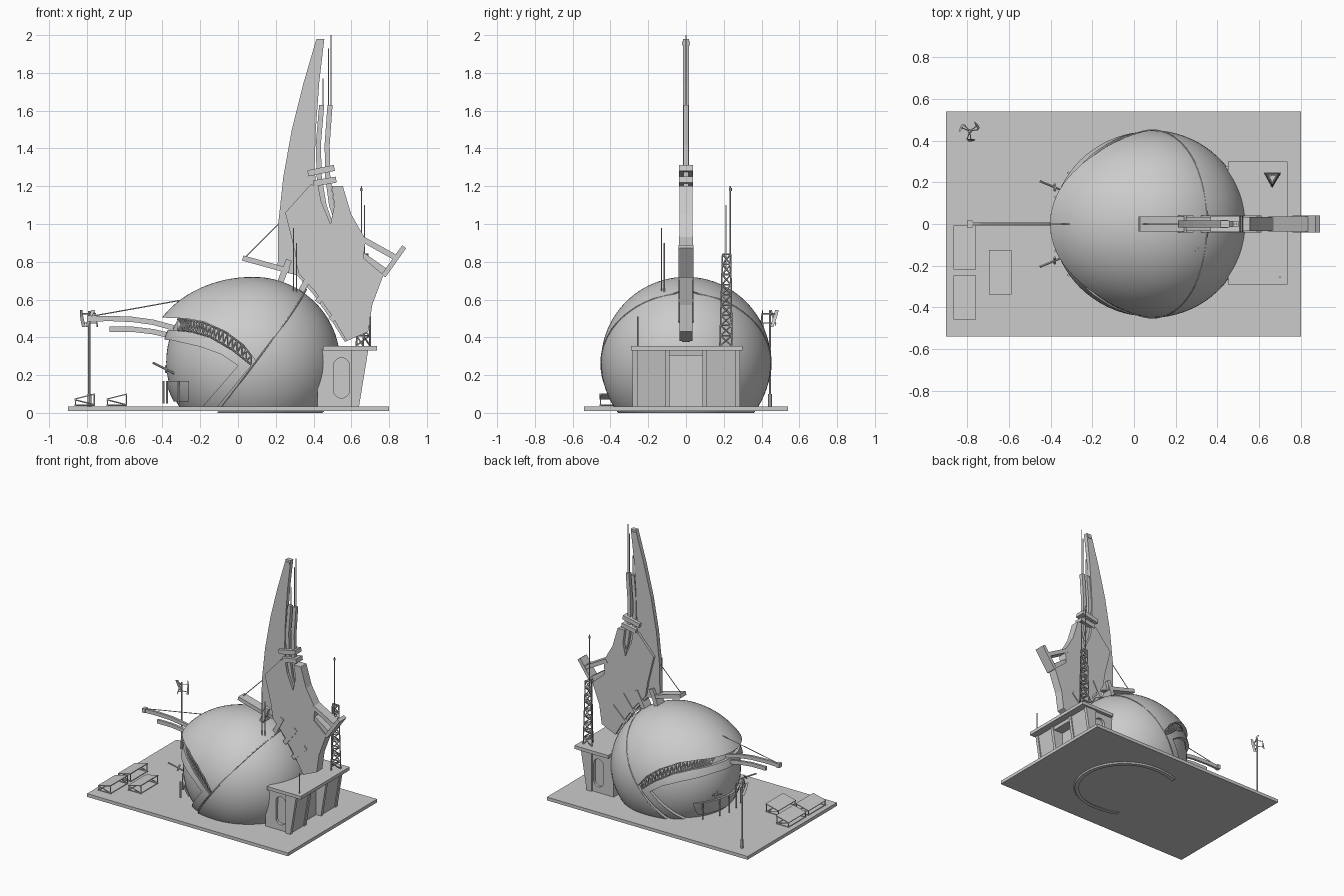
import bpy, bmesh, math
from mathutils import Vector, Matrix

if "Cube" in bpy.data.objects:
    bpy.data.objects.remove(bpy.data.objects["Cube"])

C = Vector((.08, 0, .27))      # dome centre
RX, RZ = .46, .45              # dome rear and height radii


def finish(name, bm, smooth=False):
    bmesh.ops.recalc_face_normals(bm, faces=bm.faces) if not smooth else None
    me = bpy.data.meshes.new(name)
    bm.to_mesh(me)
    bm.free()
    ob = bpy.data.objects.new(name, me)
    bpy.context.collection.objects.link(ob)
    return ob


def add_prism(bm, pts, y0, y1):
    a = [bm.verts.new((x, y0, z)) for x, z in pts]
    b = [bm.verts.new((x, y1, z)) for x, z in pts]
    bm.faces.new(a)
    bm.faces.new(b[::-1])
    for i in range(len(a)):
        j = (i + 1) % len(a)
        bm.faces.new((a[j], a[i], b[i], b[j]))


def prism(name, pts, y0, y1):
    bm = bmesh.new()
    add_prism(bm, pts, y0, y1)
    return finish(name, bm)


def box(name, x0, x1, y0, y1, z0, z1):
    return prism(name, [(x0, z0), (x1, z0), (x1, z1), (x0, z1)], y0, y1)


def rods(name, segs, r, n=6):
    bm = bmesh.new()
    for a, b in segs:
        a, b = Vector(a), Vector(b)
        d = b - a
        m = Matrix.Translation((a + b) / 2) @ d.to_track_quat('Z', 'Y').to_matrix().to_4x4()
        bmesh.ops.create_cone(bm, cap_ends=True, segments=n, radius1=r, radius2=r, depth=d.length, matrix=m)
    return finish(name, bm)


def chain(p):
    return list(zip(p[:-1], p[1:]))


def strip(name, path, w, y0, y1):
    """Flat bar of width w following an x/z path."""
    left, right = [], []
    for i, p in enumerate(path):
        a, b = Vector(path[max(i - 1, 0)]), Vector(path[min(i + 1, len(path) - 1)])
        n = (b - a).normalized()
        left.append((p[0] - n.y * w / 2, p[1] + n.x * w / 2))
        right.append((p[0] + n.y * w / 2, p[1] - n.x * w / 2))
    return prism(name, left + right[::-1], y0, y1)


def smooth(ob):
    bpy.ops.object.select_all(action='DESELECT')
    ob.select_set(True)
    bpy.context.view_layer.objects.active = ob
    bpy.ops.object.shade_smooth_by_angle(angle=math.radians(30))


def boolean(ob, cutter, op):
    m = ob.modifiers.new('cut', 'BOOLEAN')
    m.operation, m.object, m.solver = op, cutter, 'EXACT'
    me = bpy.data.meshes.new_from_object(ob.evaluated_get(bpy.context.evaluated_depsgraph_get()))
    ob.modifiers.clear()
    ob.data = me
    bpy.data.objects.remove(cutter)


def shell(name, rl, ry, profile, thick=.05):
    """Hollow egg, front radius rl, kept inside an extruded x/z profile."""
    bm = bmesh.new()
    for k in (1, 1 - thick):
        vs = bmesh.ops.create_uvsphere(bm, u_segments=72, v_segments=48, radius=1)['verts']
        for v in vs:
            v.co = C + k * Vector((v.co.x * (rl if v.co.x < 0 else RX), v.co.y * ry, v.co.z * RZ))
        if k < 1:
            bmesh.ops.reverse_faces(bm, faces=list({f for v in vs for f in v.link_faces}))
    ob = finish(name, bm, True)
    cut = prism(name + '_cutter', profile, -1, 1)
    boolean(ob, cut, 'INTERSECT')
    smooth(ob)
    return ob


def surf(x, z, rl, ry):
    u = (x - C.x) / (rl if x < C.x else RX)
    return ry * math.sqrt(max(0, 1 - u * u - ((z - C.z) / RZ) ** 2))


def lookup(pts, x):
    for (xa, za), (xb, zb) in chain(pts):
        if x <= xb:
            return za + (zb - za) * (x - xa) / (xb - xa)
    return pts[-1][1]


# Ground slab
box('base_slab', -.9, .8, -.54, .54, .01, .035)

# Dome: upper shell, jaw band, recessed inner egg, curved entrance wall
lip = [(-.7, .504), (-.388, .504), (-.28, .5), (-.18, .483), (-.06, .428), (.03, .36), (.095, .275)]
jaw = [(-.7, .445), (-.37, .44), (-.25, .428), (-.15, .4), (-.03, .33), (.07, .25)]
shell('dome_shell', .565, .45, lip + [(-.11, .0), (.9, 0), (.9, .9), (-.7, .9)])
shell('jaw_band', .488, .443, jaw + [(-.11, .03), (-.19, .03), (.0, .25), (-.09, .31), (-.2, .35), (-.36, .387), (-.7, .39)])
shell('inner_dome', .46, .418, [(-.7, .03), (.2, .03), (.3, .6), (-.7, .6)], .02)
shell('entrance_wall', .475, .432, [(-.7, .06), (-.26, .06), (-.26, .17), (-.7, .17)], .03)

# Seam across the shell and lattice in the mouth slot
for s in (-1, 1):
    tag = 'left' if s > 0 else 'right'
    pts = []
    for i in range(33):
        t = i / 32
        x, z = .362 - .45 * t, .624 + .03 * (1 - t) ** 8 - .594 * t
        pts.append((x, s * surf(x, z, .565, .45), z))
    rods('shell_seam_' + tag, chain(pts), .004)
    segs, prev = [], None
    for i in range(25):
        x = .07 - .39 * math.sin(i / 24 * math.pi / 2)
        za, zb = lookup(lip, x) - .006, lookup(jaw, x) + .006
        a, b = ((x, s * surf(x, z, .47, .436), z) for z in (za, zb))
        segs.append((a, b))
        if prev:
            segs += [(prev[0], a), (prev[1], b), (prev[0], b)]
        prev = (a, b)
    rods('mouth_lattice_' + tag, segs, .004)
    # Small angled lamps beside the entrance
    rods('entrance_lamp_' + tag, [((-.33, s * .155, .205), (-.45, s * .205, .265)),
                                  ((-.38, s * .16, .25), (-.38, s * .19, .215))], .006)
rods('entrance_posts', [((.08 - .478 * math.cos(a), .434 * math.sin(a), .05),
                         (.08 - .478 * math.cos(a), .434 * math.sin(a), .17))
                        for a in (-.6, -.3, -.1, .1, .3, .6)], .006)

# Nose booms with stay cable
strip('upper_boom', [(-.79, .497), (-.68, .5), (-.56, .495), (-.45, .48), (-.34, .45)], .028, -.009, .009)
strip('lower_boom', [(-.68, .443), (-.56, .443), (-.45, .43), (-.34, .405)], .028, -.009, .009)
box('boom_tip', -.8, -.775, -.016, .016, .483, .515)
rods('boom_cable', [((-.785, 0, .51), (-.31, 0, .595))], .003)

# Fin: tall blade, thick body and rear plate
prism('fin_blade', [(.21, .76), (.213, 1), (.24, 1.25), (.285, 1.5), (.345, 1.74), (.415, 1.98), (.457, 1.98),
                    (.43, 1.75), (.412, 1.5), (.405, 1.29), (.42, 1.15), (.4, .9), (.32, .74)], -.016, .016)
prism('fin_body', [(.25, 1.06), (.385, 1.21), (.425, 1.2), (.44, 1.12), (.49, 1.0), (.51, 1.1), (.497, 1.2),
                   (.555, 1.2), (.6, 1.05), (.675, .92), (.665, .82), (.77, .73), (.71, .57), (.69, .43),
                   (.575, .38), (.5, .51), (.41, .64), (.32, .74), (.3, .86)], -.034, .034)
box('blade_tip', .415, .45, -.02, .02, 1.945, 1.965)
strip('fin_inner_strip', [(.443, 1.63), (.425, 1.42), (.43, 1.25), (.455, 1.1), (.5, .97)], .027, -.014, .014)
strip('fin_outer_strip', [(.487, 1.63), (.472, 1.42), (.475, 1.25), (.495, 1.1), (.53, 1.0)], .027, -.014, .014)
for i, (a, b) in enumerate([((.37, 1.268), (.51, 1.297)), ((.4, 1.215), (.52, 1.235))]):
    strip(f'fin_clamp_{i}', [a, b], .032, -.038, .038)
strip('front_arm', [(.025, .82), (.27, .752)], .028, -.036, .036)
strip('fin_keel', [(.22, .765), (.32, .735), (.41, .63), (.5, .5), (.575, .38)], .02, -.02, .02)
strip('rear_arm', [(.65, .925), (.83, .825)], .03, -.036, .036)
strip('rear_cross_bar', [(.77, .725), (.88, .88)], .026, -.04, .04)
strip('rear_link', [(.62, .85), (.77, .745)], .05, -.025, .025)
for i, (a, b) in enumerate([((.225, .695), (.27, .81)), ((.335, .645), (.4, .765)),
                            ((.42, .585), (.515, .71)), ((.49, .49), (.6, .595))]):
    strip(f'fin_peg_{i}', [a, b], .032, -.04, .04)
rods('fin_aerials', [((.45, 0, 1.6), (.45, 0, 1.77)), ((.48, 0, 1.6), (.48, 0, 1.93)), ((.492, 0, 1.6), (.492, 0, 2))], .003)
rods('fin_cable', [((.04, 0, .825), (.215, 0, 1.0))], .003)
rods('dome_aerials', [((.295, -.13, .62), (.295, -.13, .98)), ((.31, -.115, .62), (.31, -.115, .9))], .003)

# Rear building with tapered walls, niches and flat roof
house = prism('rear_building', [(.42, .03), (.632, .03), (.682, .335), (.42, .335)], -.265, .275)
boolean(house, box('door_cutter', .6, .8, -.09, .09, .035, .305), 'DIFFERENCE')
arch = [(.548 + .042 * math.cos(a), (.25 if a < 3.1 else .12) + .042 * math.sin(a))
        for a in [math.pi * i / 8 for i in range(8)] + [math.pi * (1 + i / 8) for i in range(9)]]
for y in (-.265, .275):
    boolean(house, prism('window_cutter', arch, y - .02, y + .02), 'DIFFERENCE')
for y in (-.27, -.1, .1, .275):
    prism('wall_column', [(.6, .03), (.64, .03), (.69, .335), (.6, .335)], y - .012, y + .012)
box('building_roof', .45, .735, -.29, .3, .33, .355)

# Lattice mast on the roof
bays, base, top = 9, .355, .84
rings = []
for i in range(bays + 1):
    t = i / bays
    r = .042 - .014 * t
    rings.append([(.663 + r * math.cos(a), .222 + r * math.sin(a), base + (top - base) * t)
                  for a in (math.pi / 6, math.pi * 5 / 6, math.pi * 1.5)])
segs = []
for i in range(bays):
    for k in range(3):
        j = (k + 1) % 3
        segs += [(rings[i][k], rings[i + 1][k]), (rings[i + 1][k], rings[i + 1][j])]
        segs.append((rings[i][k], rings[i + 1][j]) if i % 2 else (rings[i][j], rings[i + 1][k]))
rods('lattice_mast', segs, .0045, 5)
rods('mast_aerials', [((.653, .235, .75), (.653, .235, 1.2)), ((.67, .212, .75), (.67, .212, 1.1)),
                      ((.7, -.255, .35), (.7, -.255, .51))], .0035)
rods('mast_beacon', [((.653, .235, 1.175), (.653, .235, 1.19))], .008)

# Wind turbine on a pole with three curved blades
wx, wy = -.787, .445
rods('turbine_pole', [((wx, wy, .03), (wx, wy, .54))], .006, 8)
rods('turbine_foot', [((wx, wy, .03), (wx, wy, .1))], .011, 8)
spokes, bm = [], bmesh.new()
for k in range(3):
    rows = []
    for i in range(6):
        a = k * math.tau / 3 + i * .16
        rows.append([bm.verts.new((wx + r * math.cos(a + h), wy + r * math.sin(a + h), .5 + (i - 2.5) * .018))
                     for r, h in ((.038, 0), (.05, .35))])
    for p, q in chain(rows):
        bm.faces.new((p[0], p[1], q[1], q[0]))
    for z, a in ((.475, .2), (.525, .65)):
        a += k * math.tau / 3
        spokes.append(((wx, wy, z), (wx + .042 * math.cos(a), wy + .042 * math.sin(a), z)))
finish('turbine_blades', bm)
rods('turbine_spokes', spokes, .003)

# Tilted ground panels on frames
for i, (x, y) in enumerate([(-.865, -.218), (-.865, -.458), (-.695, -.337)]):
    X, Y = x + .108, y + .212
    strip(f'panel_{i}', [(x, .073), (X, .1)], .006, y, Y)
    segs = [((a, b, .04), (a, b, z)) for a, z in ((x + .004, .073), (X - .004, .098)) for b in (y + .005, Y - .005)]
    for b in (y + .005, Y - .005):
        segs += [((x, b, .04), (X, b, .04)), ((x, b, .07), (X, b, .042))]
    segs += [((a, y, .04), (a, Y, .04)) for a in (x + .004, X - .004)]
    rods(f'panel_frame_{i}', segs, .0035)
